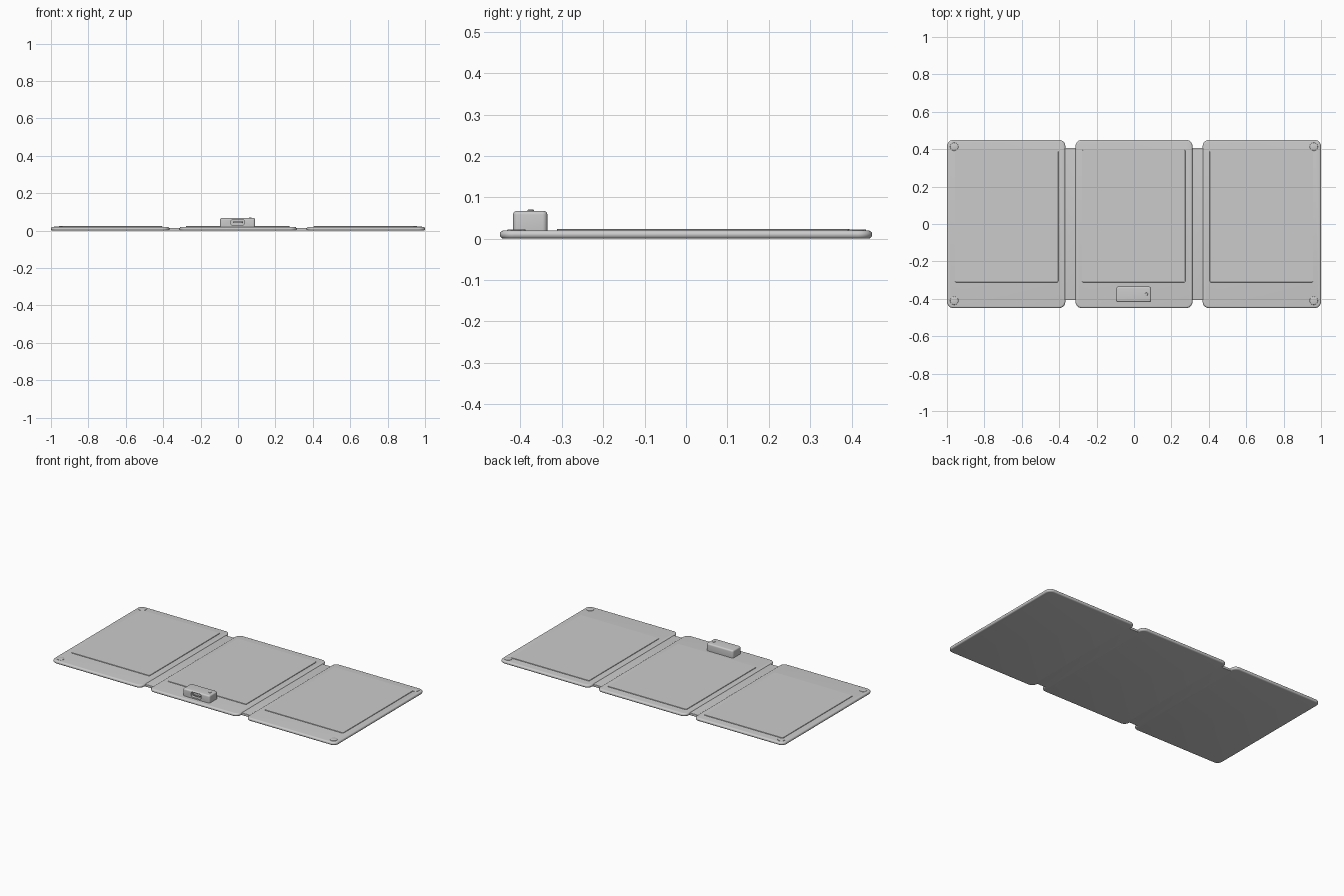
import bpy, bmesh, math

if "Cube" in bpy.data.objects:
    bpy.data.objects.remove(bpy.data.objects["Cube"])


def finish(name, bm):
    bmesh.ops.recalc_face_normals(bm, faces=bm.faces)
    me = bpy.data.meshes.new(name)
    bm.to_mesh(me)
    bm.free()
    ob = bpy.data.objects.new(name, me)
    bpy.context.collection.objects.link(ob)
    smooth(ob)
    return ob


def smooth(ob):
    bpy.ops.object.select_all(action='DESELECT')
    ob.select_set(True)
    bpy.context.view_layer.objects.active = ob
    bpy.ops.object.shade_smooth_by_angle(angle=math.radians(35))


def slab(name, x0, x1, y0, y1, radius, profile, seg=8):
    """Rounded rectangle lofted through (inset, z) profile points."""
    bm = bmesh.new()
    rings = []
    for inset, z in profile:
        r = max(radius - inset, 0.001)
        d = inset + r
        corners = [(x1 - d, y1 - d), (x0 + d, y1 - d), (x0 + d, y0 + d), (x1 - d, y0 + d)]
        ring = []
        for q, (cx, cy) in enumerate(corners):
            for i in range(seg + 1):
                a = math.pi / 2 * (q + i / seg)
                ring.append(bm.verts.new((cx + r * math.cos(a), cy + r * math.sin(a), z)))
        rings.append(ring)
    for a, b in zip(rings, rings[1:]):
        for i in range(len(a)):
            j = (i + 1) % len(a)
            bm.faces.new((a[i], a[j], b[j], b[i]))
    bm.faces.new(rings[0])
    bm.faces.new(rings[-1])
    return finish(name, bm)


def round_edge(z0, z1, top_r, bottom_r, n=5):
    pts = [(bottom_r * (1 - math.sin(math.pi / 2 * i / n)),
            z0 + bottom_r * (1 - math.cos(math.pi / 2 * i / n))) for i in range(n + 1)]
    pts += [(top_r * (1 - math.cos(math.pi / 2 * i / n)),
             z1 - top_r + top_r * math.sin(math.pi / 2 * i / n)) for i in range(n + 1)]
    return pts


def disc(name, x, y, radius, z0, z1, bevel):
    return slab(name, x - radius, x + radius, y - radius, y + radius, radius,
                [(0, z0), (0, z1 - bevel), (bevel * 0.3, z1 - bevel * 0.3), (bevel, z1)])


# Padded panels
edge = round_edge(0, 0.02, 0.0098, 0.0098)
pad = [(0, 0.018), (0, 0.0225), (0.001, 0.0235)]
slab("centre_panel", -0.313, 0.313, -0.45, 0.45, 0.035, edge)
slab("centre_pad", -0.279, 0.275, -0.312, 0.396, 0.008, pad)

for side, s in (("left", -1), ("right", 1)):
    def span(a, b):
        return sorted((s * a, s * b))
    slab(side + "_panel", *span(0.367, 1.0), -0.45, 0.45, 0.035, edge)
    slab(side + "_pad", *span(0.405, 0.958), -0.312, 0.396, 0.008, pad)
    # Fabric fold joining the panels
    slab(side + "_hinge", *span(0.295, 0.385), -0.407, 0.407, 0.004,
         round_edge(0.0, 0.015, 0.003, 0.001))
    # Corner eyelets
    for end, y in (("front", -0.41), ("back", 0.413)):
        disc(f"{side}_{end}_eyelet", s * 0.961, y, 0.022, 0.015, 0.0225, 0.002)

# Control box with a front port
box = slab("control_box", -0.096, 0.092, -0.418, -0.335, 0.012,
           round_edge(0.018, 0.067, 0.009, 0.002))
cutter = slab("port_cutter", -0.035, 0.035, -0.016, 0.016, 0.01, [(0, -0.02), (0, 0.02)])
cutter.rotation_euler.x = math.pi / 2
cutter.location = (-0.002, -0.42, 0.044)
cutter.hide_render = True
cut = box.modifiers.new("port", 'BOOLEAN')
cut.operation = 'DIFFERENCE'
cut.object = cutter
bpy.context.view_layer.update()
bpy.context.view_layer.objects.active = box
bpy.ops.object.modifier_apply(modifier=cut.name)
bpy.data.objects.remove(cutter)
smooth(box)
slab("port_tongue", -0.027, 0.023, -0.416, -0.398, 0.002, [(0, 0.04), (0, 0.048)])

# Indicator button
disc("power_button", 0.066, -0.375, 0.008, 0.064, 0.0705, 0.003)
